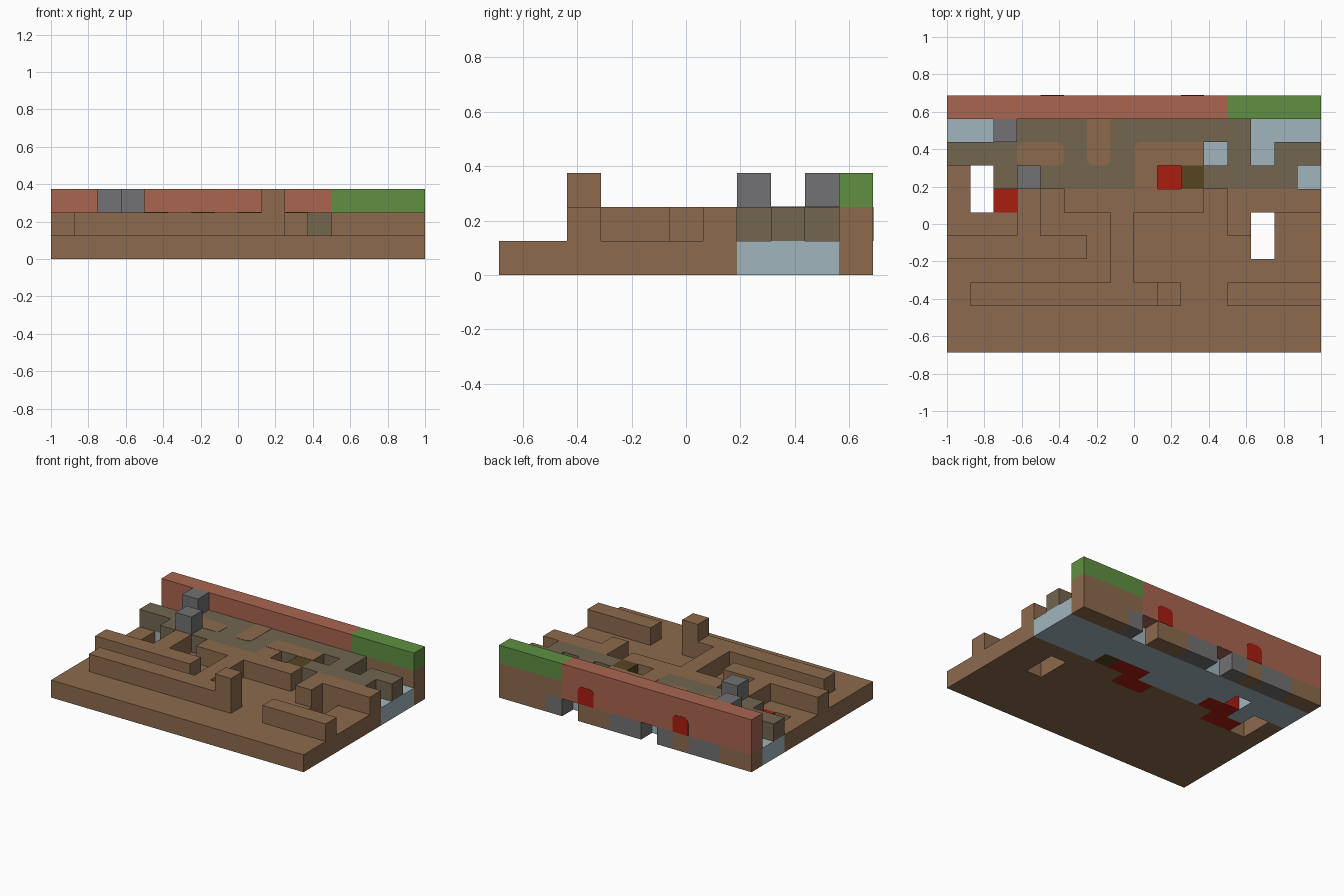
import bpy, bmesh
from mathutils import Vector

cube = bpy.data.objects.get("Cube")
if cube:
    bpy.data.objects.remove(cube, do_unlink=True)

CELL = 0.125
COLS, ROWS = 16, 11


def linear(hexa):
    out = []
    for i in (0, 2, 4):
        c = int(hexa[i:i + 2], 16) / 255
        out.append(c / 12.92 if c <= 0.04045 else ((c + 0.055) / 1.055) ** 2.4)
    return (*out, 1.0)


def material(name, hexa):
    m = bpy.data.materials.new(name)
    m.use_nodes = True
    m.diffuse_color = linear(hexa)
    bsdf = next(n for n in m.node_tree.nodes if n.type == 'BSDF_PRINCIPLED')
    bsdf.inputs["Base Color"].default_value = linear(hexa)
    bsdf.inputs["Roughness"].default_value = 0.9
    return m


# Map letter -> part name and material
PARTS = {
    'B': ("earth_terraces", material("earth brown", "8C6A4D")),
    'S': ("stone_path", material("stone brown", "736650")),
    'G': ("grey_rocks", material("rock grey", "727173")),
    'T': ("clay_wall", material("clay red", "A96550")),
    'E': ("grass_wall", material("grass green", "609042")),
    'W': ("water_channel", material("water blue", "A0B5BE")),
    'L': ("lava_pools", material("lava red", "A81E10")),
    'O': ("mud_patch", material("mud olive", "574521")),
}

# Terrain layers from the ground up; each lists its rows from back to front
LAYERS = [
    ["BBGGBG.GGBB.GBBB",
     "WWWWWWWWWWWWWWWW",
     "WWW.WWWWWWWWWWWW",
     "B.WLLWWWWLLOWWWW",
     "B.LLBBBBLLBBBBBB",
     "BBBBBBBBBBBBB.BB",
     "BBBBBBBBBBBBB.BB"] + ["B" * COLS] * 4,
    ["TTTTTTTTTTTTBBBB",
     "..SSSSSSSSSSS...",
     "SSSSSSSSSSS.S.SS",
     "..SSSSSSB.OSSSS.",
     "...B.BBBBBB.BBBB",
     "...B...B....B...",
     "BBBBBB.B........",
     ".......B........",
     ".BBBBBBBBB..BBBB"],
    ["TTTTTTTTTTTTEEEE",
     "..G.............",
     "................",
     "...G............"] + ["." * COLS] * 4 + [".........B......"],
]


def cell(c, r, h):
    if 0 <= h < len(LAYERS) and 0 <= r < len(LAYERS[h]) and 0 <= c < COLS:
        return LAYERS[h][r][c]
    return '.'


def corner(c, r, h):
    return Vector(((c - COLS / 2) * CELL, (ROWS / 2 - r) * CELL, h * CELL))


def finish(name, bm, mat):
    mesh = bpy.data.meshes.new(name)
    bm.to_mesh(mesh)
    bm.free()
    mesh.materials.append(mat)
    ob = bpy.data.objects.new(name, mesh)
    bpy.context.scene.collection.objects.link(ob)
    return ob


def add_face(bm, pos, axis, sign):
    """Square on one side of a cell, facing outwards in (col, row, height)."""
    u, v = [a for a in range(3) if a != axis]
    pts = []
    for du, dv in ((0, 0), (1, 0), (1, 1), (0, 1)):
        p = list(pos)
        p[u] += du
        p[v] += dv
        p[axis] += sign > 0
        pts.append(corner(*p))
    out = Vector([sign * (a == axis) for a in range(3)])
    out.y = -out.y
    if (pts[1] - pts[0]).cross(pts[2] - pts[0]).dot(out) < 0:
        pts.reverse()
    bm.faces.new([bm.verts.new(p) for p in pts])


# Terrain: only the exposed faces of each kind of cell
for key, (name, mat) in PARTS.items():
    bm = bmesh.new()
    for h, rows in enumerate(LAYERS):
        for r, row in enumerate(rows):
            for c, kind in enumerate(row):
                if kind != key:
                    continue
                for axis in range(3):
                    for sign in (-1, 1):
                        near = [c, r, h]
                        near[axis] += sign
                        if cell(*near) == '.':
                            add_face(bm, (c, r, h), axis, sign)
    bmesh.ops.remove_doubles(bm, verts=bm.verts, dist=0.0001)
    bmesh.ops.dissolve_limit(bm, angle_limit=0.01, verts=bm.verts, edges=bm.edges)
    finish(name, bm, mat)


def plate(name, origin, u, v, rounded, mat, radius=0.035, thick=0.002):
    """Thin rectangle spanned by u and v; the listed corners are rounded."""
    o, u, v = Vector(origin), Vector(u), Vector(v)
    bm = bmesh.new()
    vs = [bm.verts.new(p) for p in (o, o + u, o + u + v, o + v)]
    bm.faces.new(vs)
    bmesh.ops.bevel(bm, geom=[vs[i] for i in rounded], offset=radius,
                    segments=4, profile=0.5, affect='VERTICES')
    normal = u.cross(v).normalized()
    ext = bmesh.ops.extrude_face_region(bm, geom=bm.faces[:])
    top = [g for g in ext["geom"] if isinstance(g, bmesh.types.BMVert)]
    bmesh.ops.translate(bm, verts=top, vec=normal * thick)
    bmesh.ops.recalc_face_normals(bm, faces=bm.faces)
    finish(name, bm, mat)


# Earth patches lying on the stone path: column, row, columns wide, rows deep
earth = PARTS['B'][1]
for name, c, r, w, d, rounded in (
        ("earth_patch_right", 3, 2, 2, 1, (0, 1, 2, 3)),
        ("earth_patch_middle", 6, 1, 1, 2, (0, 1)),
        ("earth_patch_left", 8, 2, 3, 1, (3,))):
    plate(name, corner(c, r + d, 2), (w * CELL, 0, 0), (0, d * CELL, 0), rounded, earth)

# Arched red doors on the back wall
for side, c in (("left", 10), ("right", 4)):
    plate("back_door_" + side, corner(c + 1, 0, 1), (-CELL, 0, 0), (0, 0, CELL),
          (2, 3), PARTS['L'][1])
